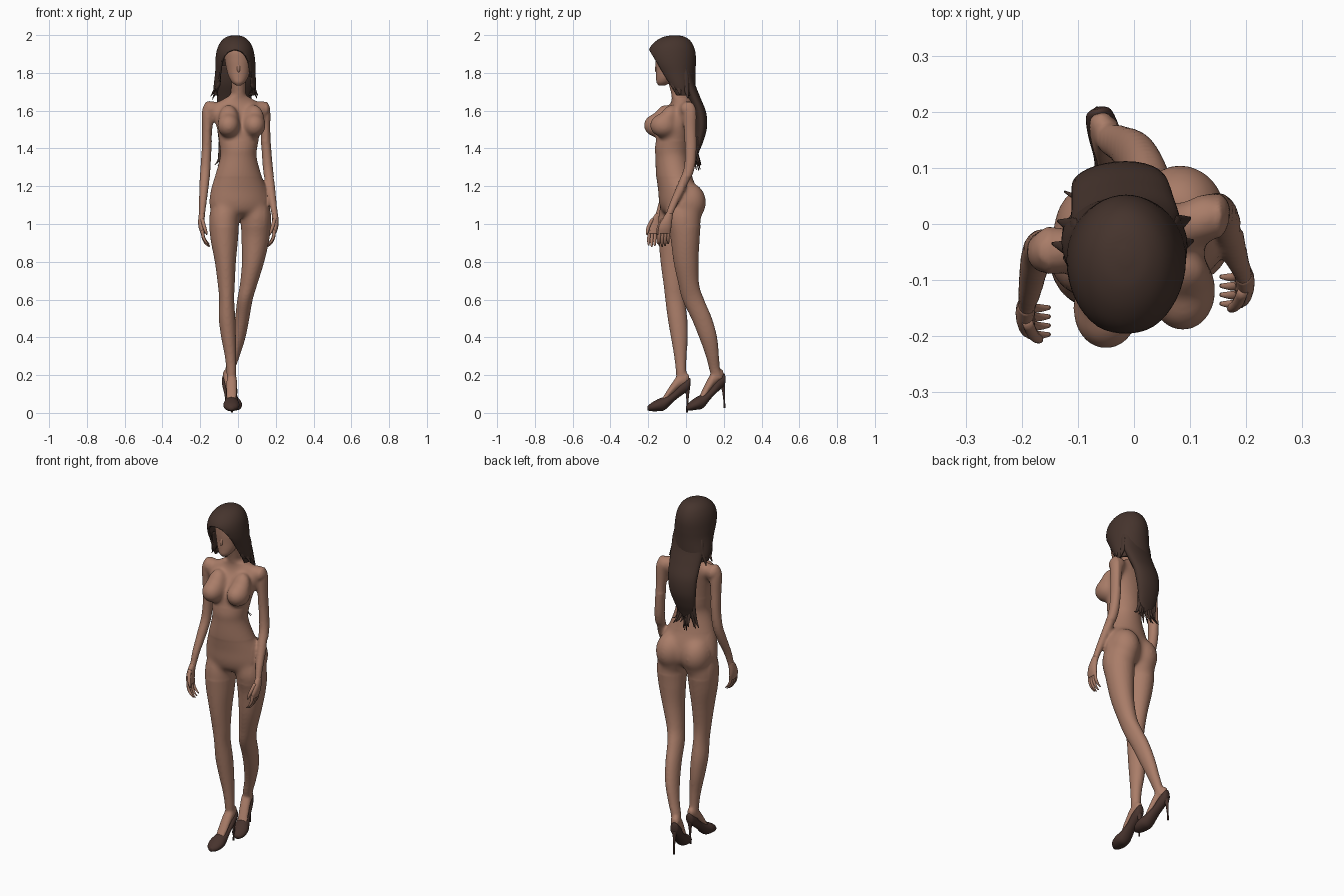
import bpy, bmesh, math, random
from mathutils import Vector, Matrix

random.seed(4)


def material(name, rgb):
    m = bpy.data.materials.new(name)
    m.diffuse_color = (*rgb, 1)
    return m


SKIN = material("warm skin", (0.40, 0.205, 0.14))
HAIR = material("dark brown hair", (0.060, 0.034, 0.026))
SHOE = material("dark brown leather", (0.065, 0.034, 0.027))


def finish(name, bm, mat):
    bmesh.ops.recalc_face_normals(bm, faces=bm.faces)
    for f in bm.faces:
        f.smooth = True
    me = bpy.data.meshes.new(name)
    bm.to_mesh(me)
    bm.free()
    ob = bpy.data.objects.new(name, me)
    bpy.context.collection.objects.link(ob)
    me.materials.append(mat)
    return ob


def spline(secs, steps):
    """Catmull-Rom through section tuples."""
    s = [secs[0]] + list(secs) + [secs[-1]]
    out = []
    for i in range(1, len(s) - 2):
        for k in range(steps):
            t = k / steps
            out.append([0.5 * (2 * b + (c - a) * t + (2 * a - 5 * b + 4 * c - d) * t * t
                               + (3 * b - a - 3 * c + d) * t ** 3)
                        for a, b, c, d in zip(*s[i - 1:i + 3])])
    return out + [list(secs[-1])]


def loft(bm, secs, axis='z', n=24, steps=5, twist=0, M=Matrix(), caps=True):
    """Skin elliptical sections (x, y, z, rx, r2), rings lying across the axis."""
    rings = []
    ca, sa = math.cos(twist), math.sin(twist)
    for x, y, z, a, b in spline(secs, steps):
        ring = []
        for k in range(n):
            t = 2 * math.pi * k / n
            u, v = max(a, .001) * math.cos(t), max(b, .001) * math.sin(t)
            p = (x + u * ca - v * sa, y + u * sa + v * ca, z) if axis == 'z' else (x + u, y, z + v)
            ring.append(bm.verts.new(M @ Vector(p)))
        rings.append(ring)
    for r, s in zip(rings, rings[1:]):
        for k in range(n):
            bm.faces.new((r[k], r[(k + 1) % n], s[(k + 1) % n], s[k]))
    if caps:
        bm.faces.new(rings[0])
        bm.faces.new(rings[-1])


def ball(bm, centre, radii, tilt=0):
    bmesh.ops.create_uvsphere(bm, u_segments=24, v_segments=16, radius=1,
                              matrix=Matrix.Translation(centre) @ Matrix.Rotation(tilt, 4, 'X')
                              @ Matrix.Diagonal((*radii, 1)))


TWIST = math.radians(13)
body = bmesh.new()

# torso and neck
loft(body, [(.003, -.065, 1.78, .036, .04), (.002, -.045, 1.72, .038, .041), (0, -.03, 1.68, .046, .047),
            (0, -.024, 1.65, .105, .05), (0, -.027, 1.61, .14, .060), (.002, -.045, 1.56, .132, .074),
            (.005, -.06, 1.5, .118, .085), (.003, -.073, 1.41, .10, .09), (.002, -.075, 1.35, .098, .086),
            (.002, -.064, 1.26, .123, .093), (.006, -.045, 1.18, .151, .10), (.01, -.037, 1.11, .163, .101),
            (.012, -.035, 1.06, .150, .083), (.012, -.03, 1.035, .08, .04)], n=40, twist=TWIST)
# shoulders, bust (with an upper slope), seat
for x, y in ((.125, .01), (-.14, -.047)):
    ball(body, (x, y, 1.608), (.045, .045, .045))
for x, y in ((-.05, -.152), (.087, -.119)):
    ball(body, (x, y, 1.522), (.061, .074, .064))
    ball(body, (x, y + .02, 1.553), (.054, .045, .085), math.radians(-22))
for x, y in ((.082, .015), (-.062, -.013)):
    ball(body, (x, y, 1.115), (.083, .092, .105))
    ball(body, (x, y - .01, 1.06), (.075, .080, .085))

# legs: forward one, then trailing one
loft(body, [(-.068, -.05, 1.15, .06, .07), (-.073, -.052, 1.04, .078, .096), (-.073, -.058, .93, .074, .088),
            (-.067, -.064, .8, .056, .071), (-.062, -.064, .68, .045, .055), (-.06, -.058, .6, .040, .052),
            (-.058, -.045, .5, .044, .052), (-.05, -.035, .4, .039, .045), (-.04, -.03, .3, .030, .033),
            (-.035, -.026, .22, .026, .028), (-.035, -.02, .16, .024, .03)])
loft(body, [(.092, -.02, 1.15, .06, .07), (.096, -.015, 1.04, .080, .092), (.093, -.005, .93, .075, .078),
            (.080, 0, .8, .059, .066), (.056, .015, .68, .046, .055), (.037, .038, .6, .041, .058),
            (.022, .083, .5, .038, .055), (.005, .117, .4, .035, .048), (-.02, .14, .3, .029, .035),
            (-.042, .152, .23, .026, .029), (-.05, .168, .18, .024, .03)])

# arms
ARM_R = [(.020, .022), (.033, .037), (.028, .034), (.026, .031), (.027, .029), (.026, .029),
         (.021, .023), (.017, .020), (.016, .026)]
ARM_Z = [1.648, 1.60, 1.5, 1.4, 1.3, 1.22, 1.12, 1.06, 1.02]
ARMS = {"right": [(.135, .015), (.138, .02), (.143, .022), (.150, .025), (.158, .018), (.168, -.012),
                  (.183, -.06), (.193, -.085), (.198, -.1)],
        "left": [(-.150, -.047), (-.157, -.05), (-.162, -.045), (-.166, -.04), (-.172, -.047), (-.178, -.075),
                 (-.186, -.12), (-.190, -.14), (-.194, -.155)]}
for pts in ARMS.values():
    loft(body, [(*p, z, *r) for p, z, r in zip(pts, ARM_Z, ARM_R)])

# feet, heel towards +y, pivoting on the toe
FEET = {"front": Matrix.Translation((-.036, -.203, .01)) @ Matrix.Rotation(math.radians(-1), 4, 'Z'),
        "back": Matrix.Translation((-.008, .005, .012)) @ Matrix.Rotation(math.radians(16), 4, 'Z')
        @ Matrix.Rotation(math.radians(6), 4, 'X')}
PIVOT = Matrix.Translation((0, .205, -.01))
for M in FEET.values():
    loft(body, [(0, .014, .186, .015, .018), (0, -.008, .18, .024, .034), (0, -.045, .162, .028, .037),
                (0, -.08, .122, .028, .031), (0, -.11, .082, .028, .024), (0, -.135, .05, .025, .015)],
         axis='y', M=M @ PIVOT)

# fuse the body into one smooth skin, then melt the bust, seat and shoulders into it
raw = finish("body_blocks", body, SKIN)
rm = raw.modifiers.new("fuse", 'REMESH')
rm.mode = 'VOXEL'
rm.voxel_size = .0065
sm = raw.modifiers.new("soften", 'SMOOTH')
sm.factor, sm.iterations = .5, 7
fused = bpy.data.meshes.new_from_object(raw.evaluated_get(bpy.context.evaluated_depsgraph_get()))
bpy.data.objects.remove(raw)
bm = bmesh.new()
bm.from_mesh(fused)
soft = [v for v in bm.verts if 1.44 < v.co.z < 1.665 and abs(v.co.x) < .15
        or .99 < v.co.z < 1.25 and (v.co.y > -.01 or abs(v.co.x - .01) < .13)]
for i in range(28):
    bmesh.ops.smooth_vert(bm, verts=soft, factor=.5, use_axis_x=True, use_axis_y=True, use_axis_z=True)
finish("body", bm, SKIN)

# hands: palm, four curled fingers, thumb
for side, pts in ARMS.items():
    s = 1 if side == "right" else -1
    x, y = pts[-1]
    bm = bmesh.new()
    loft(bm, [(x - s * .003, y + .012, 1.055, .016, .019), (x, y - .003, 1.015, .017, .029),
              (x - s * .002, y - .012, .98, .016, .034), (x - s * .007, y - .016, .95, .011, .032)], n=16)
    for i in range(4):
        fy = y + .009 - i * .016
        drop = (0, .010, .014, .006)[i]
        loft(bm, [(x - s * .006, fy, .968, .009, .009), (x - s * .010, fy - .003, .935 - drop / 2, .0085, .0085),
                  (x - s * .024, fy - .004, .910 - drop, .0075, .0075),
                  (x - s * .042, fy - .003, .893 - drop, .004, .004)], n=10, steps=3)
    loft(bm, [(x - s * .004, y - .02, 1.03, .010, .010), (x - s * .014, y - .042, .99, .010, .010),
              (x - s * .024, y - .050, .96, .008, .008), (x - s * .028, y - .052, .943, .003, .003)], n=10, steps=3)
    finish(side + "_hand", bm, SKIN)

# high-heeled shoes
for side, M in FEET.items():
    bm = bmesh.new()
    loft(bm, [(0, .022, .165, .008, .016), (0, .012, .152, .023, .032), (0, -.025, .126, .029, .033),
              (0, -.07, .085, .030, .027), (0, -.115, .051, .038, .036), (0, -.15, .041, .043, .032),
              (0, -.185, .031, .034, .022), (0, -.205, .024, .012, .011)], axis='y', M=M @ PIVOT)
    loft(bm, [(0, .002, .135, .018, .018), (0, .006, .10, .009, .009), (0, .005, .05, .005, .005),
              (0, .003, .002, .005, .005)], n=12, M=M @ PIVOT)
    finish(side + "_shoe", bm, SHOE)

# head with nose and lips
bm = bmesh.new()
loft(bm, [(.003, -.128, 1.733, .012, .016), (.003, -.118, 1.75, .034, .038), (.003, -.104, 1.78, .052, .054),
          (.002, -.092, 1.82, .063, .067), (0, -.085, 1.87, .070, .077), (-.003, -.078, 1.92, .071, .082),
          (-.005, -.075, 1.96, .05, .06)], n=32)
ball(bm, (.003, -.151, 1.832), (.010, .012, .03), math.radians(-14))
ball(bm, (.003, -.148, 1.780), (.018, .010, .008))
finish("head", bm, SKIN)

# hair cap, cut open in front of the face by a slanted plane
bm = bmesh.new()
loft(bm, [(-.015, -.06, 1.999, .010, .012), (-.015, -.062, 1.992, .042, .052), (-.015, -.067, 1.972, .070, .088),
          (-.015, -.073, 1.94, .090, .114), (-.015, -.074, 1.9, .101, .125), (-.014, -.068, 1.85, .106, .120),
          (-.014, -.055, 1.8, .107, .105), (-.017, -.034, 1.73, .112, .083),
          (-.02, -.018, 1.68, .108, .066)], n=48, caps=False)
bmesh.ops.contextual_create(bm, geom=[e for e in bm.edges if e.is_boundary and e.verts[0].co.z > 1.99])
bmesh.ops.bisect_plane(bm, geom=bm.verts[:] + bm.edges[:] + bm.faces[:], plane_co=(0, -.193, 1.918),
                       plane_no=(0, -1, -.6), clear_outer=True)
cap = finish("hair_cap", bm, HAIR)
sol = cap.modifiers.new("thickness", 'SOLIDIFY')
sol.thickness = .012

# long hair down the back, ending in wisps
bm = bmesh.new()
loft(bm, [(-.015, -.02, 1.84, .09, .05), (-.016, .0, 1.75, .098, .045), (-.02, .035, 1.67, .092, .04),
          (-.026, .068, 1.59, .086, .038), (-.032, .076, 1.51, .078, .034), (-.038, .066, 1.44, .064, .026),
          (-.04, .054, 1.39, .05, .018), (-.04, .05, 1.355, .03, .009)], n=28, twist=.1)
for i in range(11):
    u = i / 5 - 1
    x, dy = -.038 + u * .05, random.uniform(-.012, .02)
    z = 1.285 + .035 * abs(u) + random.uniform(-.01, .02)
    loft(bm, [(x, .062, 1.46, .013, .011), (x - .004, .055, 1.39, .012, .009), (x + u * .012, .052 + dy, 1.34, .008, .006),
              (x + u * .035, .062 + dy, z, .002, .002)], n=8, steps=4)
finish("back_hair", bm, HAIR)

# loose locks beside the neck
bm = bmesh.new()
for x, y, tip, z in ((-.112, -.045, -.145, 1.675), (-.106, -.07, -.125, 1.70), (-.108, -.005, -.135, 1.66),
                     (.080, -.04, .105, 1.68), (.076, -.065, .088, 1.71), (.078, 0, .10, 1.665)):
    loft(bm, [(x * .9, y - .015, 1.83, .006, .018), (x * .95, y - .005, 1.78, .010, .02), (x, y, 1.73, .011, .017),
              (tip, y + .01, z, .002, .003)], n=10)
finish("side_locks", bm, HAIR)
